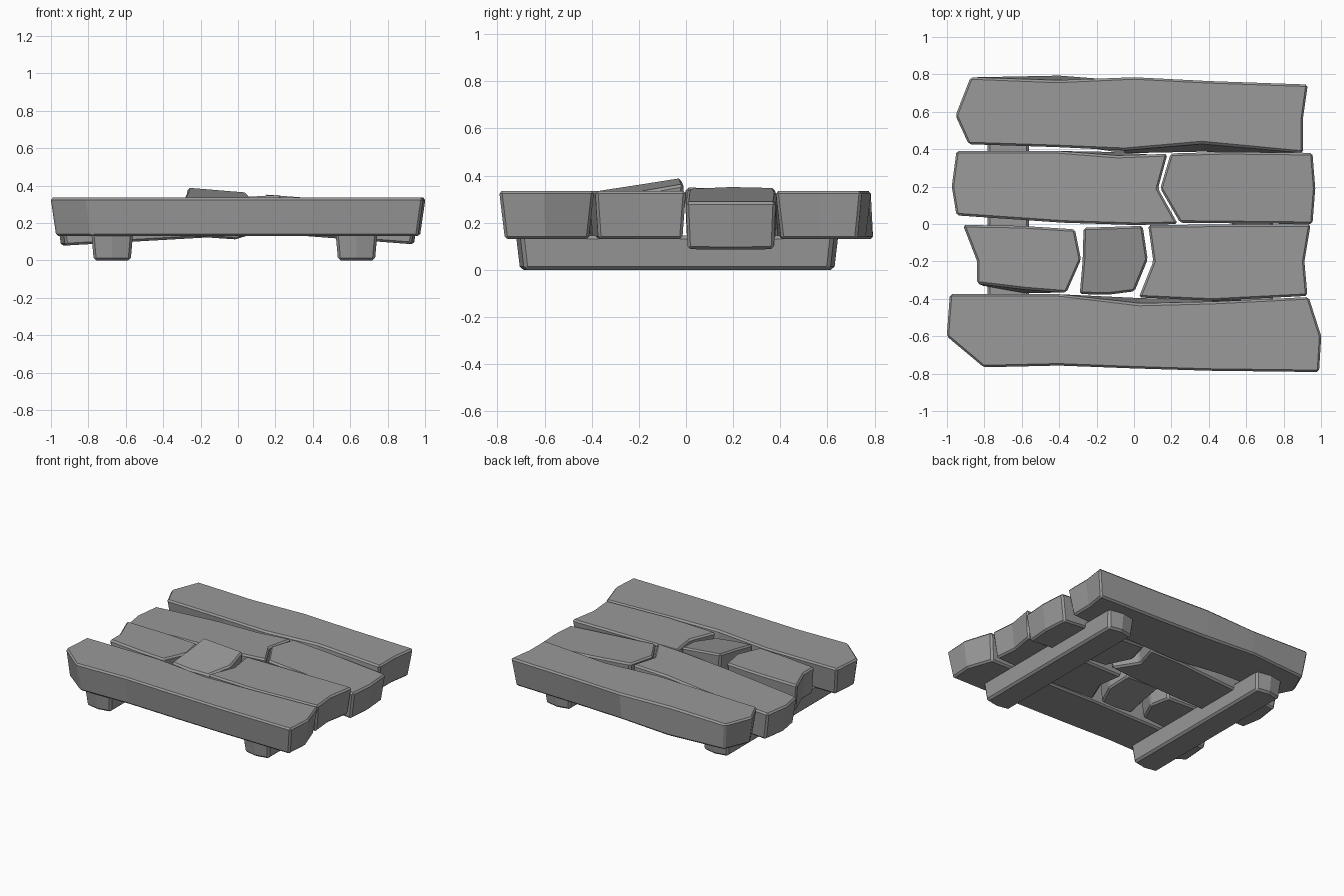
import bpy, bmesh

# weathered dark grey shared by all boards
grey = bpy.data.materials.new("dark_grey")
grey.diffuse_color = (0.32, 0.32, 0.32, 1)


def plank(name, outline, top=(0.335, 0, 0), thick=0.205, taper=(0.03, 0.024), bevel=0.012, grow=0.006):
    """Tapered board. outline: (x, y[, extra bottom y shift]); top: height at origin, x slope, y slope."""
    xs = [p[0] for p in outline]
    ys = [p[1] for p in outline]
    cx, cy = (min(xs) + max(xs)) / 2, (min(ys) + max(ys)) / 2
    hx, hy = (max(xs) - min(xs)) / 2, (max(ys) - min(ys)) / 2
    gx, gy = 1 + grow / hx, 1 + grow / hy
    kx, ky = 1 - taper[0] / hx, 1 - taper[1] / hy
    bm = bmesh.new()
    upper, lower = [], []
    for p in outline:
        dx, dy = (p[0] - cx) * gx, (p[1] - cy) * gy
        x, y = cx + dx, cy + dy
        upper.append(bm.verts.new((x, y, top[0] + top[1] * x + top[2] * y)))
        shift = p[2] if len(p) > 2 else 0
        x, y = cx + dx * kx, cy + dy * ky + shift
        lower.append(bm.verts.new((x, y, top[0] + top[1] * x + top[2] * y - thick)))
    bm.faces.new(upper)
    bm.faces.new(lower[::-1])
    n = len(outline)
    for i in range(n):
        j = (i + 1) % n
        bm.faces.new((upper[i], lower[i], lower[j], upper[j]))
    bmesh.ops.recalc_face_normals(bm, faces=bm.faces)
    me = bpy.data.meshes.new(name)
    bm.to_mesh(me)
    bm.free()
    me.materials.append(grey)
    ob = bpy.data.objects.new(name, me)
    bpy.context.collection.objects.link(ob)
    # narrow worn edges
    mod = ob.modifiers.new("worn_edges", 'BEVEL')
    mod.width = bevel
    mod.segments = 1
    mod.limit_method = 'ANGLE'
    mod.angle_limit = 0.5
    return ob


# long outer boards
plank("back_plank", [
    (-0.95, 0.58), (-0.87, 0.78), (-0.41, 0.762, 0.05), (0, 0.78), (0.4, 0.76), (0.925, 0.742),
    (0.9, 0.57), (0.9, 0.385), (0.36, 0.435, -0.065), (-0.05, 0.40, -0.04), (-0.41, 0.415), (-0.88, 0.43)])
plank("front_plank", [
    (-0.997, -0.6), (-0.98, -0.38), (-0.4, -0.38), (0.03, -0.43, 0.05), (0.42, -0.42, 0.03), (0.93, -0.395),
    (0.997, -0.6), (0.985, -0.787), (0.4, -0.78), (0, -0.768), (-0.4, -0.753), (-0.8, -0.762)])

# broken board behind the middle, both halves sagging outward
plank("rear_middle_left", [
    (-0.97, 0.2), (-0.945, 0.385), (-0.41, 0.385), (-0.09, 0.36, 0.03), (0.175, 0.37),
    (0.125, 0.19), (0.23, 0.005), (0, 0.0), (-0.38, 0.012), (-0.945, 0.05)], (0.337, 0.057, 0), taper=(0.03, 0.01))
plank("rear_middle_right", [
    (0.2, 0.372), (0.5, 0.38), (0.95, 0.375), (0.965, 0.19), (0.95, 0.005),
    (0.25, 0.012), (0.145, 0.19)], (0.363, -0.077, 0), taper=(0.03, 0.008))

# board in front of the middle, broken in three
plank("front_middle_left", [
    (-0.835, -0.2), (-0.91, -0.01), (-0.6, -0.015), (-0.32, -0.033), (-0.288, -0.19),
    (-0.365, -0.362), (-0.58, -0.345, -0.035), (-0.835, -0.315, -0.02)], taper=(0.025, 0.015))
plank("loose_middle_piece", [
    (-0.265, -0.025), (0.042, -0.015), (0.068, -0.19), (0, -0.355), (-0.13, -0.372),
    (-0.285, -0.37), (-0.27, -0.2)], (0.370, -0.087, 0.16), taper=(0.015, 0.015))
plank("front_middle_right", [
    (0.08, -0.01), (0.94, -0.006), (0.907, -0.2), (0.923, -0.38), (0.42, -0.405),
    (0.03, -0.388), (0.107, -0.2)], taper=(0.025, 0.015))

# two cross beams under the boards
for name, x0, x1 in (("left_beam", -0.778, -0.567), ("right_beam", 0.528, 0.739)):
    xm = (x0 + x1) / 2
    plank(name, [(x0, -0.695), (xm, -0.715), (x1, -0.695), (x1, 0.62), (xm, 0.64), (x0, 0.62)],
          (0.145, 0, 0), 0.145, (0.012, 0.017), 0.014)
